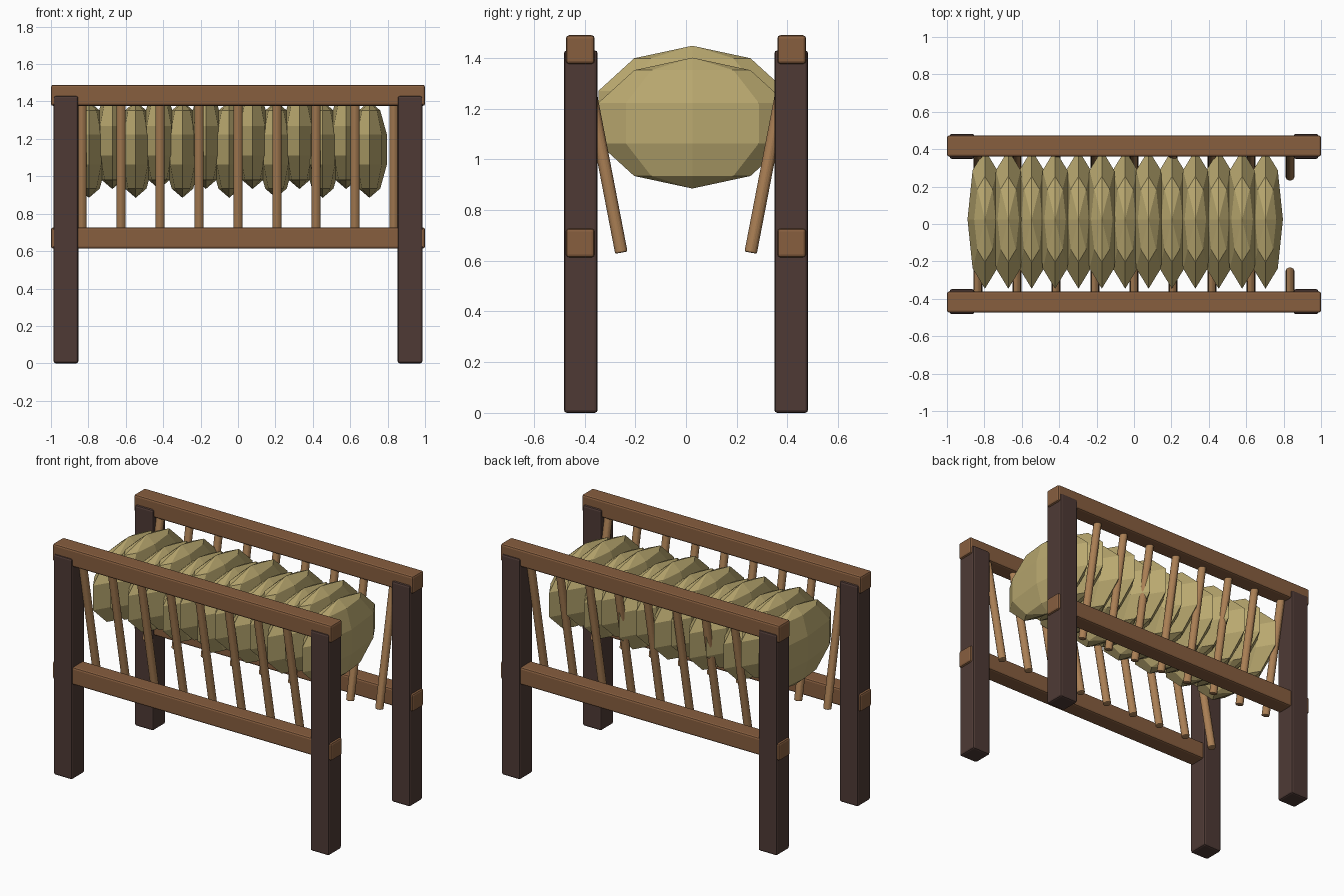
import bpy
from mathutils import Vector

cube = bpy.data.objects.get("Cube")
if cube:
    bpy.data.objects.remove(cube, do_unlink=True)


def material(name, hex_code):
    rgb = [int(hex_code[i:i + 2], 16) / 255 for i in (0, 2, 4)]
    color = [c / 12.92 if c < 0.04 else ((c + 0.055) / 1.055) ** 2.4 for c in rgb] + [1]
    mat = bpy.data.materials.new(name)
    mat.use_nodes = True
    mat.diffuse_color = color
    mat.node_tree.nodes["Principled BSDF"].inputs["Base Color"].default_value = color
    return mat


dark_wood = material("dark wood", "4E3A35")
rail_wood = material("rail wood", "875E3F")
slat_wood = material("slat wood", "AB8055")
hay = material("hay", "BAA970")


def finish(name, mat, bevel=0):
    obj = bpy.context.object
    obj.name = name
    obj.data.materials.append(mat)
    if bevel:
        mod = obj.modifiers.new("soft edges", "BEVEL")
        mod.width = bevel
        mod.segments = 2
    return obj


def box(name, center, size, mat):
    bpy.ops.mesh.primitive_cube_add(size=1, location=center)
    bpy.context.object.scale = size
    bpy.ops.object.transform_apply(location=False, rotation=False, scale=True)
    finish(name, mat, 0.012)


def rod(name, start, end, radius, mat):
    start, end = Vector(start), Vector(end)
    axis = end - start
    bpy.ops.mesh.primitive_cylinder_add(vertices=8, radius=radius, depth=axis.length,
                                        location=(start + end) / 2)
    obj = finish(name, mat, 0.006)
    obj.rotation_euler = axis.to_track_quat("Z", "Y").to_euler()


for side, y in (("front", -1), ("back", 1)):
    # Corner posts
    for end, x in (("right", -1), ("left", 1)):
        box(f"{side}_{end}_post", (x * 0.92, y * 0.415, 0.715), (0.133, 0.133, 1.43), dark_wood)
    # Long rails
    for level, z in (("lower", 0.67), ("upper", 1.433)):
        box(f"{side}_{level}_rail", (0, y * 0.417, z), (2, 0.113, 0.113), rail_wood)
    # Slats leaning inwards towards the bottom
    for i in range(9):
        x = (i - 4) * 0.2085
        rod(f"{side}_slat_{i + 1}", (x, y * 0.255, 0.632), (x, y * 0.405, 1.41), 0.026, slat_wood)

# Row of flattened hay clumps, alternating in height
for i in range(13):
    z = 1.19 if i % 2 else 1.143
    bpy.ops.mesh.primitive_uv_sphere_add(segments=8, ring_count=5, radius=1,
                                         location=(-0.797 + i * 0.125, 0.025, z))
    bpy.context.object.scale = (0.098, 0.39, 0.258)
    finish(f"hay_clump_{i + 1}", hay)
